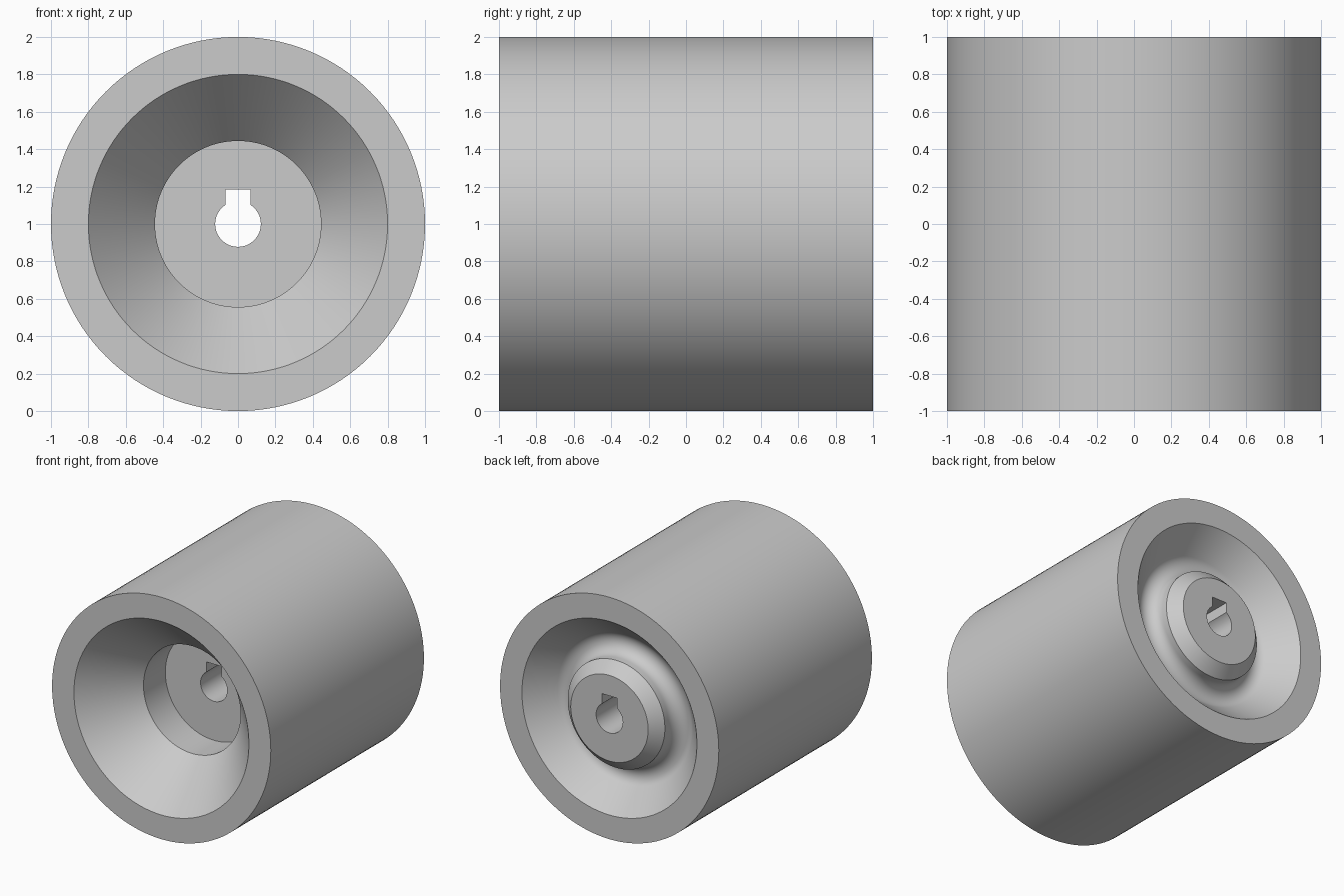
import bpy, bmesh
from math import sin, cos, pi, radians, sqrt, asin, atan2

default = bpy.data.objects.get("Cube")
if default:
    bpy.data.objects.remove(default, do_unlink=True)

SEGMENTS = 128
OUTER, RIM, HUB = 1.0, 0.8, 0.444       # radii
CONE_DEPTH, POCKET_DEPTH = 0.4, 0.685   # front recess
CHAMFER, FILLET = 0.09, 0.1             # rear hub
BORE, KEY_HALF, KEY_TOP = 0.122, 0.068, 0.185


def make_material(name, colour):
    mat = bpy.data.materials.new(name)
    mat.use_nodes = True
    mat.diffuse_color = colour
    mat.node_tree.nodes["Principled BSDF"].inputs["Base Color"].default_value = colour
    return mat


def loft(name, rings):
    """Closed solid through rings of points, capped at both ends."""
    bm = bmesh.new()
    loops = [[bm.verts.new(p) for p in ring] for ring in rings]
    count = len(loops[0])
    for a, b in zip(loops, loops[1:]):
        for i in range(count):
            j = (i + 1) % count
            bm.faces.new((a[i], a[j], b[j], b[i]))
    bm.faces.new(loops[0])
    bm.faces.new(loops[-1])
    bmesh.ops.recalc_face_normals(bm, faces=bm.faces)
    mesh = bpy.data.meshes.new(name)
    bm.to_mesh(mesh)
    bm.free()
    obj = bpy.data.objects.new(name, mesh)
    bpy.context.collection.objects.link(obj)
    return obj


def circle(radius, y):
    angles = [2 * pi * i / SEGMENTS for i in range(SEGMENTS)]
    return [(radius * cos(a), y, 1 + radius * sin(a)) for a in angles]


# Front pocket, conical recess and outer wall
profile = [(HUB, POCKET_DEPTH - 1), (HUB, CONE_DEPTH - 1), (RIM, -1),
           (OUTER, -1), (OUTER, 1), (RIM, 1)]

# Rear groove: fillet tangent to the conical wall and to the hub
run = RIM - HUB
length = sqrt(run ** 2 + CONE_DEPTH ** 2)
nr, nd = CONE_DEPTH / length, run / length
centre_r = HUB + FILLET
centre_d = ((RIM - centre_r) * nr - FILLET) / nd
start = atan2(nd, nr)
STEPS = 16
for i in range(STEPS + 1):
    a = start + (pi - start) * i / STEPS
    profile.append((centre_r + FILLET * cos(a), 1 - centre_d - FILLET * sin(a)))

# Chamfered rear hub
profile += [(HUB, 1 - CHAMFER), (HUB - CHAMFER, 1)]
roller = loft("roller_body", [circle(r, y) for r, y in profile])
roller.data.materials.append(make_material("grey metal", (0.6, 0.6, 0.6, 1)))

# Bore with keyway, cut right through the hub
key_angle = asin(KEY_HALF / BORE)
first, sweep = pi / 2 + key_angle, 2 * pi - 2 * key_angle
outline = [(BORE * cos(first + sweep * i / 64), BORE * sin(first + sweep * i / 64))
           for i in range(65)]
outline += [(KEY_HALF, KEY_TOP), (-KEY_HALF, KEY_TOP)]
cutter = loft("keyed_bore_cutter", [[(x, y, 1 + z) for x, z in outline] for y in (-1.2, 1.2)])
cutter.hide_render = True

cut = roller.modifiers.new("keyed_bore", 'BOOLEAN')
cut.operation = 'DIFFERENCE'
cut.solver = 'EXACT'
cut.object = cutter
bpy.ops.object.select_all(action='DESELECT')
bpy.context.view_layer.objects.active = roller
roller.select_set(True)
bpy.ops.object.modifier_apply(modifier=cut.name)
bpy.data.objects.remove(cutter, do_unlink=True)

bpy.ops.object.shade_smooth_by_angle(angle=radians(30))
